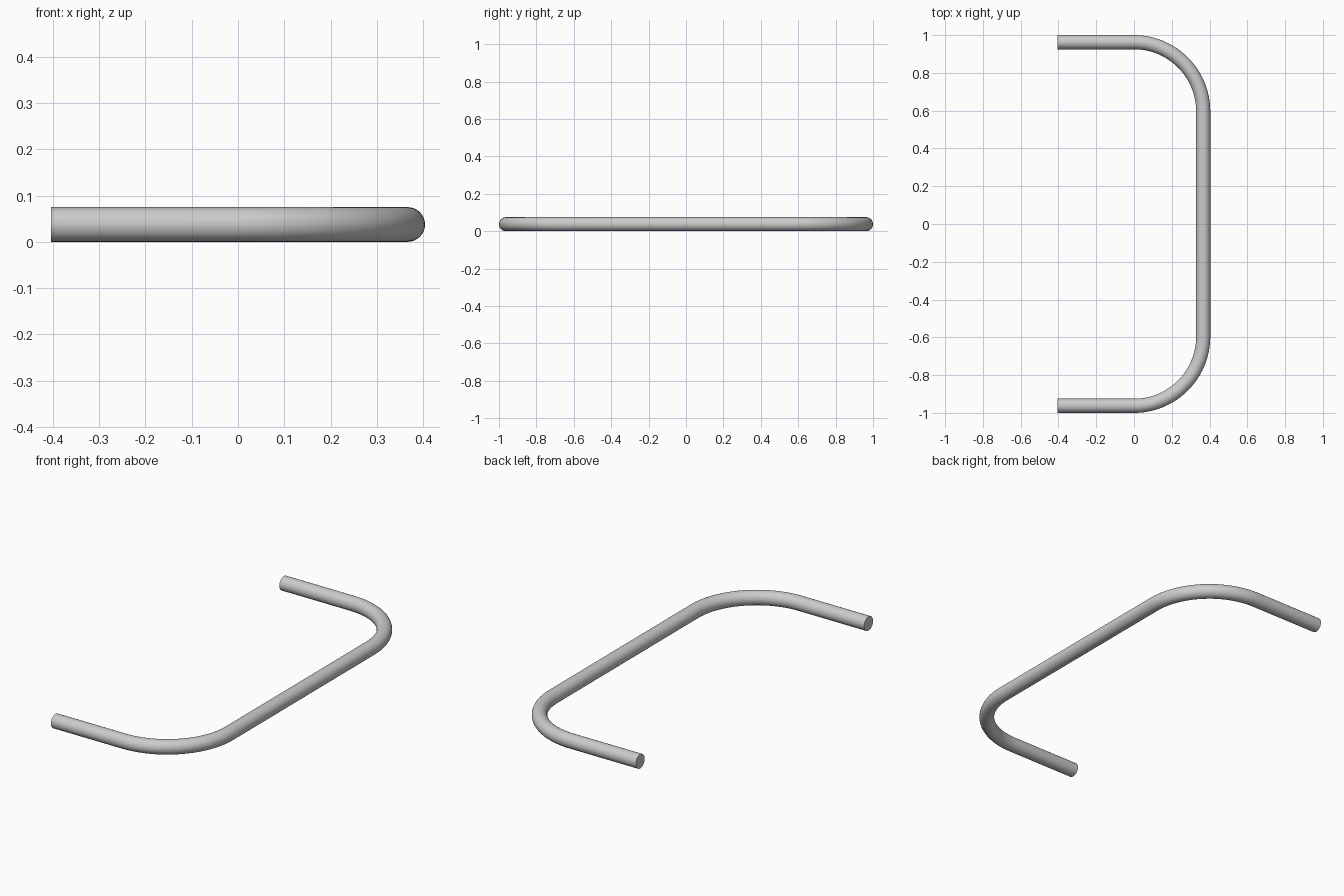
import bpy
from math import sin, cos, pi, radians

if "Cube" in bpy.data.objects:
    bpy.data.objects.remove(bpy.data.objects["Cube"])

R = 0.0375          # tube radius
X = 0.404           # half width
BEND = X - R        # centreline bend radius
YC = 1 - R - BEND   # bend centre in y
STEPS = 24

# Half of the centreline: straight leg, then quarter bend
half = [(-X, 1 - R)]
for i in range(STEPS + 1):
    a = pi / 2 * (1 - i / STEPS)
    half.append((BEND * cos(a), YC + BEND * sin(a)))
path = half + [(x, -y) for x, y in reversed(half)]

# Round tube swept along the mirrored path, with closed ends
curve = bpy.data.curves.new("bent_tube", 'CURVE')
curve.dimensions = '3D'
curve.bevel_depth = R
curve.bevel_resolution = 14
curve.use_fill_caps = True
spline = curve.splines.new('POLY')
spline.points.add(len(path) - 1)
for p, (x, y) in zip(spline.points, path):
    p.co = (x, y, R, 1)

tube = bpy.data.objects.new("bent_tube", curve)
bpy.context.collection.objects.link(tube)
bpy.context.view_layer.objects.active = tube
tube.select_set(True)
bpy.ops.object.convert(target='MESH')
bpy.ops.object.shade_smooth_by_angle(angle=radians(35))
